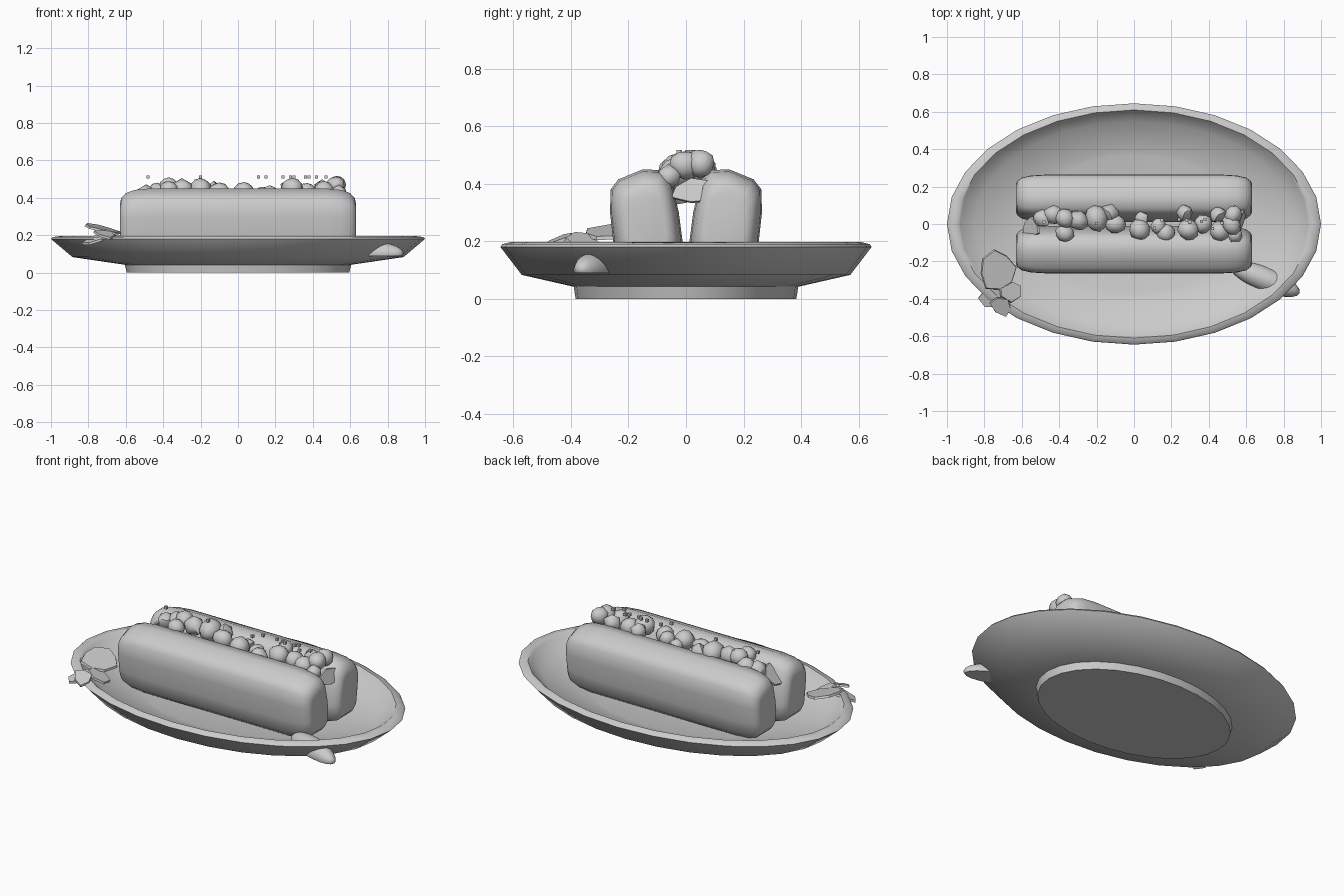
import bpy, bmesh, math, random
from mathutils import Vector, Matrix, Euler

random.seed(4)
if "Cube" in bpy.data.objects:
    bpy.data.objects.remove(bpy.data.objects["Cube"], do_unlink=True)

# One plain colour for everything
grey = bpy.data.materials.new("plain_grey")
grey.use_nodes = True
grey.diffuse_color = (0.6, 0.6, 0.6, 1)
grey.node_tree.nodes["Principled BSDF"].inputs["Base Color"].default_value = (0.6, 0.6, 0.6, 1)


def finish(bm, name, angle=35):
    bmesh.ops.recalc_face_normals(bm, faces=bm.faces)
    mesh = bpy.data.meshes.new(name)
    bm.to_mesh(mesh)
    bm.free()
    mesh.materials.append(grey)
    mesh.shade_smooth()
    mesh.set_sharp_from_angle(angle=math.radians(angle))
    obj = bpy.data.objects.new(name, mesh)
    bpy.context.collection.objects.link(obj)


def loft(rings, name, angle):
    """Bridge closed rings of points and cap both ends."""
    bm = bmesh.new()
    loops = [[bm.verts.new(p) for p in ring] for ring in rings]
    for a, b in zip(loops, loops[1:]):
        for i in range(len(a)):
            j = (i + 1) % len(a)
            bm.faces.new((a[i], a[j], b[j], b[i]))
    bm.faces.new(loops[0])
    bm.faces.new(loops[-1])
    finish(bm, name, angle)


# Oval plate: profile from the foot, around the rim, to the inner floor
profile = [(.595, 0), (.605, .042), (.885, .083), (1, .18), (.99, .19), (.945, .197),
           (.93, .185), (.85, .125), (.61, .088), (.57, .08)]
SIDES = 28
angles = [math.tau * i / SIDES for i in range(SIDES)]
loft([[(r * math.cos(a), .645 * r * math.sin(a), z) for a in angles]
      for r, z in profile], "plate", 50)

# Two bun halves, one section lofted along x and mirrored across y
section = [(.2, .085), (.24, .12), (.253, .2), (.264, .3), (.262, .38), (.235, .415),
           (.15, .45), (.085, .447), (.05, .41), (.025, .3), (.012, .2), (.02, .12), (.06, .085)]
stations = [(.632, .55), (.625, .72), (.6, .87), (.55, .96), (.47, 1)]
stations = [(-x, s) for x, s in stations] + stations[::-1]
for side, name in ((1, "back_bun_half"), (-1, "front_bun_half")):
    loft([[(x, side * (.14 + (y - .14) * s), .26 + (z - .26) * s) for y, z in section]
          for x, s in stations], name, 60)


def blob(centre, size, jitter, turn, detail):
    bm = bmesh.new()
    bmesh.ops.create_icosphere(bm, subdivisions=detail, radius=1)
    for v in bm.verts:
        v.co *= 1 + random.uniform(-jitter, jitter)
    bmesh.ops.transform(bm, verts=bm.verts, matrix=Matrix.LocRotScale(
        Vector(centre), Euler((0, 0, turn)), Vector(size)))
    return bm


# Chunky topping pieces: x, y, top height, radius
pieces = [(-.49, .03, .475, .055), (-.43, .05, .48, .055), (-.37, .03, .51, .05),
          (-.3, .02, .505, .06), (-.37, -.05, .49, .045), (-.2, .03, .505, .06),
          (-.13, .06, .49, .06), (-.1, 0, .48, .05), (.03, -.03, .485, .055),
          (.04, .03, .46, .04), (.17, -.05, .465, .05), (.13, -.01, .46, .04),
          (.27, .06, .5, .05), (.29, -.03, .505, .055), (.37, 0, .48, .05),
          (.45, .05, .5, .05), (.53, .05, .52, .05), (.46, -.04, .49, .055),
          (.54, -.06, .47, .045), (.52, 0, .515, .05)]
for i, (x, y, top, r) in enumerate(pieces):
    size = (r, r * random.uniform(.9, 1.2), r)
    bm = blob((x, y, top - r), size, .05, random.uniform(0, 3), 2 if i % 3 else 1)
    finish(bm, f"topping_piece_{i + 1}", 45)

# Tiny crumbs on top
for i, x in enumerate((-.48, -.2, .11, .15, .24, .28, .3, .36, .38, .42, .47)):
    bm = bmesh.new()
    bmesh.ops.create_cube(bm, size=.016)
    bmesh.ops.translate(bm, verts=bm.verts, vec=(x, random.uniform(-.03, .05), .51))
    finish(bm, f"crumb_{i + 1}")


def leaf(name, centre, size, tilt, sides=8):
    """Thin irregular leaf, tilted in degrees."""
    bm = bmesh.new()
    bmesh.ops.create_cone(bm, cap_ends=True, segments=sides, radius1=1, radius2=.95, depth=1)
    for v in bm.verts:
        wave = 1 + .1 * math.sin(3 * math.atan2(v.co.y, v.co.x) + centre[0] * 40)
        v.co.x *= wave
        v.co.y *= wave
    rot = Euler([math.radians(t) for t in tilt])
    bmesh.ops.transform(bm, verts=bm.verts,
                        matrix=Matrix.LocRotScale(Vector(centre), rot, Vector((*size, .012))))
    finish(bm, name, 30)


# Leaf garnish on the rim and leaf tips poking out of the bun ends
leaf("garnish_leaf_back", (-.73, -.25, .235), (.1, .11), (8, 12, 10))
leaf("garnish_leaf_outer", (-.76, -.39, .18), (.08, .06), (5, -22, 30), 6)
leaf("garnish_leaf_inner", (-.66, -.36, .2), (.07, .06), (-8, 25, 0), 6)
leaf("garnish_leaf_front", (-.71, -.44, .205), (.065, .05), (10, 18, -40), 6)
leaf("leaf_tip_left", (.58, .04, .375), (.045, .1), (8, 75, -8), 7)
leaf("leaf_tip_right", (-.55, -.02, .38), (.07, .055), (0, -50, 0), 6)

# Citrus wedge with a flat underside, pushed through the plate wall
bm = blob((.7, -.295, .1), (.2, .065, .068), 0, math.radians(-22), 3)
for v in bm.verts:
    v.co.z = max(v.co.z, .09)
finish(bm, "citrus_wedge", 40)
